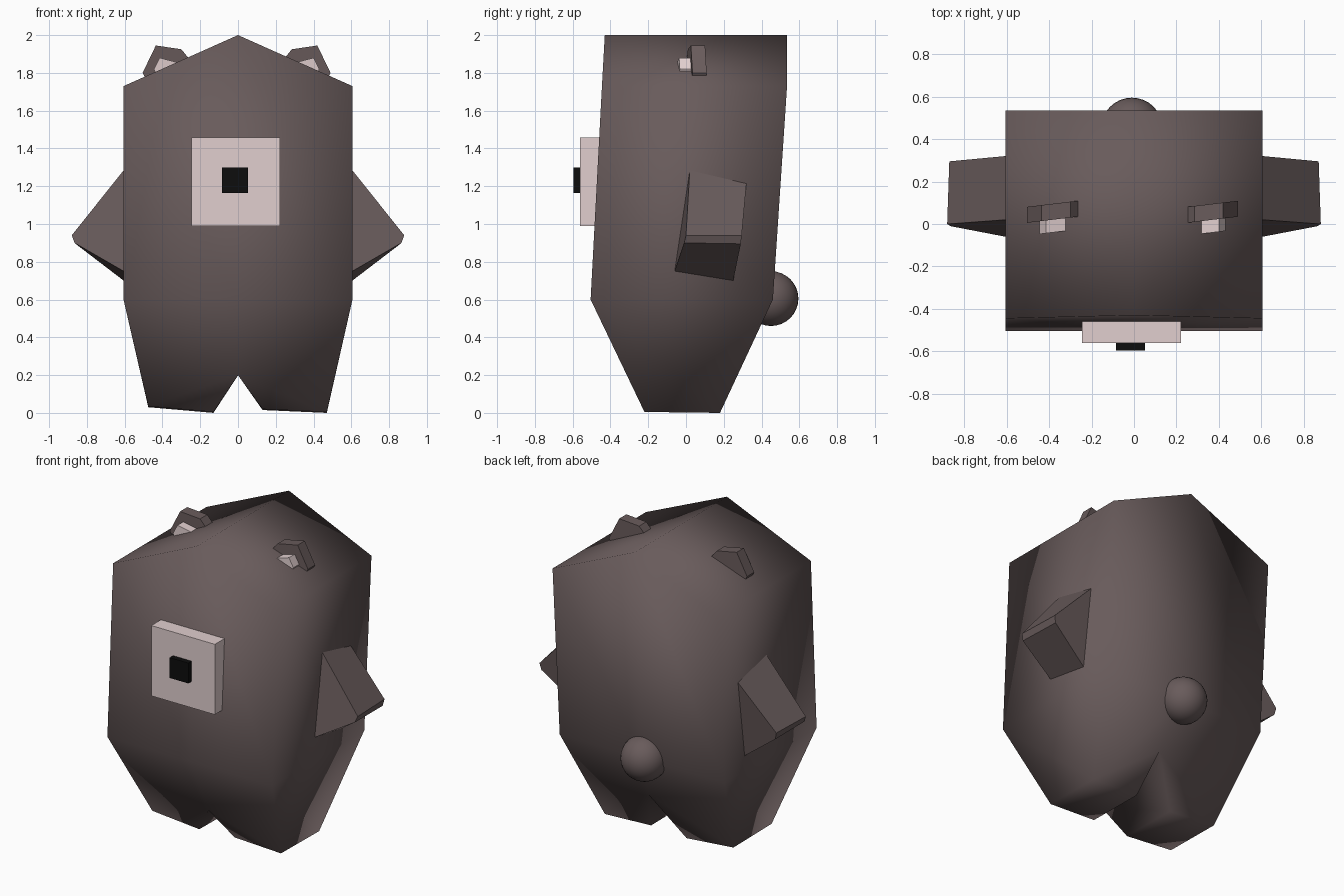
import bpy, bmesh

if "Cube" in bpy.data.objects:
    bpy.data.objects.remove(bpy.data.objects["Cube"])

def material(name, rgb):
    m = bpy.data.materials.new(name)
    m.diffuse_color = (*rgb, 1)
    m.use_nodes = True
    m.node_tree.nodes["Principled BSDF"].inputs["Base Color"].default_value = m.diffuse_color
    return m

FUR = material("fur", (0.14, 0.105, 0.105))
PALE = material("pale", (0.75, 0.62, 0.62))
BLACK = material("black", (0.004, 0.004, 0.004))

def make(name, verts, faces, mat, smooth=False):
    me = bpy.data.meshes.new(name)
    me.from_pydata(verts, [], faces)
    bm = bmesh.new()
    bm.from_mesh(me)
    bmesh.ops.recalc_face_normals(bm, faces=bm.faces)
    bm.to_mesh(me)
    bm.free()
    me.materials.append(mat)
    for p in me.polygons:
        p.use_smooth = smooth
    ob = bpy.data.objects.new(name, me)
    bpy.context.collection.objects.link(ob)
    return ob

def loft(name, a, b, mat):
    """Solid between two outlines with the same number of points."""
    n = len(a)
    sides = [(i, (i + 1) % n, n + (i + 1) % n, n + i) for i in range(n)]
    return make(name, a + b, sides + [tuple(range(n)), tuple(range(n, 2 * n))], mat)

def box(name, x0, x1, y0, y1, z0, z1, mat):
    ring = [(x0, z0), (x1, z0), (x1, z1), (x0, z1)]
    return loft(name, [(x, y0, z) for x, z in ring], [(x, y1, z) for x, z in ring], mat)

# body: gabled block whose lower half tapers and splits into two legs
W = 0.606
top = [(-W, -.445, 1.73), (0, -.43, 2), (W, -.445, 1.73),
       (W, .535, 1.73), (0, .535, 2), (-W, .535, 1.73)]
mid = [(x, -.505, .6) for x in (-W, 0, W)] + [(x, .46, .6) for x in (W, 0, -W)]
crotch = [(0, -.31, .2), (.06, .31, .29)]                                # 12, 13
left = [(-.475, -.22, .035), (-.13, -.22, .005), (-.13, .18, 0), (-.475, .18, .03)]
right = [(.13, -.22, .02), (.47, -.22, .005), (.47, .18, 0), (.13, .18, .015)]
faces = [(i, (i + 1) % 6, 6 + (i + 1) % 6, 6 + i) for i in range(6)]
faces += [(0, 1, 4, 5), (1, 2, 3, 4)]                                    # roof
faces += [(6, 7, 12, 15, 14), (11, 6, 14, 17), (10, 11, 17, 16, 13),
          (12, 13, 16, 15), (14, 15, 16, 17)]                            # left leg
faces += [(7, 8, 19, 18, 12), (8, 9, 20, 19), (9, 10, 13, 21, 20),
          (12, 18, 21, 13), (18, 19, 20, 21)]                            # right leg
make("body", top + mid + crotch + left + right, faces, FUR, smooth=True)

# eye
box("eye", -.245, .222, -.56, -.44, .99, 1.457, PALE)
box("pupil", -.085, .052, -.595, -.54, 1.165, 1.30, BLACK)

for s, side in ((-1, "left"), (1, "right")):
    # arm: bent block poking out of the side
    front = [(.56, .02, 1.33), (.605, .02, 1.285), (.88, 0, .94),
             (.865, -.01, .90), (.605, -.06, .75), (.56, -.06, .71)]
    back = [(.56, .32, 1.26), (.605, .32, 1.215), (.87, .295, .94),
            (.86, .29, .895), (.605, .25, .70), (.56, .25, .66)]
    loft(side + "_arm", [(s * x, y, z) for x, y, z in front],
         [(s * x, y, z) for x, y, z in back], FUR)

    # ear slab, slightly turned, with a pale inner pad
    def slab(name, outline, y0, y1, mat):
        def ring(y):
            return [(s * x - (.015 if s < 0 else 0), y + .12 * s * (x - .37) * s * s, z)
                    for x, z in outline]
        loft(name, ring(y0), ring(y1), mat)
    slab(side + "_ear", [(.24, 1.87), (.285, 1.925), (.42, 1.945), (.49, 1.80),
                         (.46, 1.74), (.28, 1.80)], .02, .095, FUR)
    slab(side + "_inner_ear", [(.305, 1.855), (.40, 1.88), (.43, 1.82),
                               (.41, 1.77), (.32, 1.80)], -.04, .03, PALE)

# tail
bpy.ops.mesh.primitive_uv_sphere_add(segments=32, ring_count=16, radius=.145,
                                     location=(-.01, .45, .605))
tail = bpy.context.object
tail.name = "tail"
tail.data.materials.append(FUR)
bpy.ops.object.shade_smooth()
